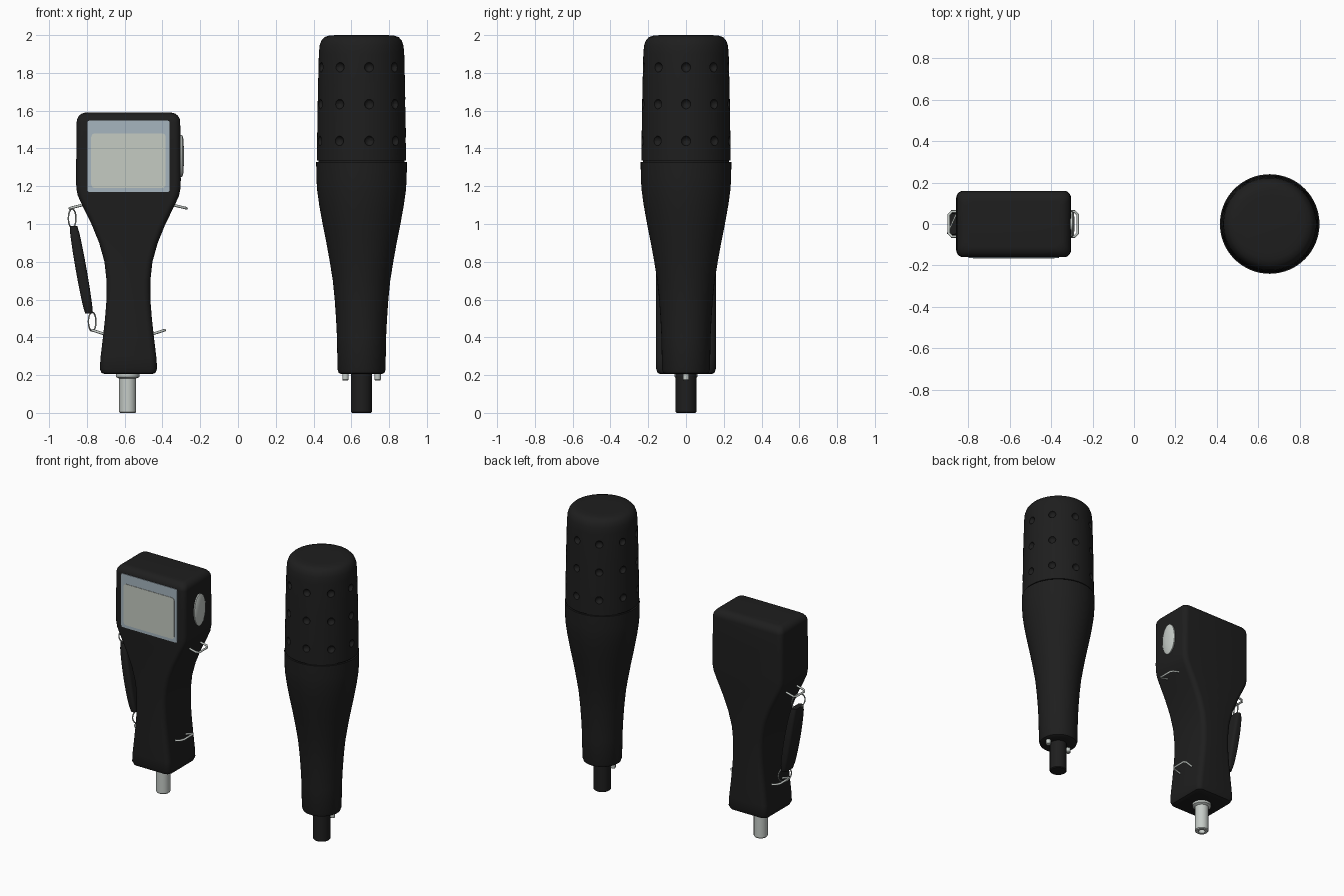
import bpy, bmesh, math
from math import sin, cos, pi, radians

if "Cube" in bpy.data.objects:
    bpy.data.objects.remove(bpy.data.objects["Cube"])


def mat(name, c):
    m = bpy.data.materials.new(name)
    m.diffuse_color = (*c, 1)
    m.use_nodes = True
    m.node_tree.nodes["Principled BSDF"].inputs["Base Color"].default_value = m.diffuse_color
    return m


BLACK = mat("black_rubber", (0.013, 0.013, 0.013))
METAL = mat("pale_metal", (0.56, 0.60, 0.57))
FRAME = mat("blue_grey_frame", (0.38, 0.46, 0.52))
GLASS = mat("pale_screen", (0.56, 0.60, 0.54))


def finish(ob, material, angle=35):
    ob.data.materials.clear()
    ob.data.materials.append(material)
    bpy.ops.object.select_all(action='DESELECT')
    ob.select_set(True)
    bpy.context.view_layer.objects.active = ob
    bpy.ops.object.shade_smooth_by_angle(angle=radians(angle))
    return ob


def from_rings(name, rings, material, loc=(0, 0, 0), rot=(0, 0, 0), scale=(1, 1, 1)):
    """Skin a stack of closed rings and cap both ends."""
    bm = bmesh.new()
    rows = [[bm.verts.new(p) for p in ring] for ring in rings]
    n = len(rows[0])
    for a, b in zip(rows, rows[1:]):
        for i in range(n):
            j = (i + 1) % n
            bm.faces.new((a[i], a[j], b[j], b[i]))
    bm.faces.new(rows[0][::-1])
    bm.faces.new(rows[-1])
    bmesh.ops.recalc_face_normals(bm, faces=bm.faces)
    me = bpy.data.meshes.new(name)
    bm.to_mesh(me)
    bm.free()
    ob = bpy.data.objects.new(name, me)
    bpy.context.collection.objects.link(ob)
    ob.location, ob.rotation_euler, ob.scale = loc, rot, scale
    return finish(ob, material)


def loft(name, rows, material, **kw):
    """Rounded rectangles; rows are (z, centre x, half x, half y, corner radius)."""
    rings = []
    for z, cx, hx, hy, r in rows:
        ring = []
        for q, (sx, sy) in enumerate(((1, 1), (-1, 1), (-1, -1), (1, -1))):
            for k in range(6):
                a = pi / 2 * (q + k / 5)
                ring.append((cx + sx * (hx - r) + r * cos(a), sy * (hy - r) + r * sin(a), z))
        rings.append(ring)
    return from_rings(name, rings, material, **kw)


def lathe(name, profile, material, n=48, **kw):
    """Turned part; profile is (radius, z)."""
    rings = [[(r * cos(2 * pi * i / n), r * sin(2 * pi * i / n), z) for i in range(n)]
             for r, z in profile]
    return from_rings(name, rings, material, **kw)


def wire(name, pts, radius, material, closed=False):
    cu = bpy.data.curves.new(name, 'CURVE')
    cu.dimensions = '3D'
    cu.bevel_depth, cu.bevel_resolution, cu.use_fill_caps = radius, 2, True
    sp = cu.splines.new('POLY')
    sp.points.add(len(pts) - 1)
    for p, co in zip(sp.points, pts):
        p.co = (*co, 1)
    sp.use_cyclic_u = closed
    ob = bpy.data.objects.new(name, cu)
    bpy.context.collection.objects.link(ob)
    bpy.ops.object.select_all(action='DESELECT')
    ob.select_set(True)
    bpy.context.view_layer.objects.active = ob
    bpy.ops.object.convert(target='MESH')
    return finish(bpy.context.object, material, 60)


# Handheld unit: flared body with rounded head
CX = -0.58
body = [(0.205, 0.125, 0.135), (0.212, 0.143, 0.15), (0.235, 0.152, 0.159), (0.3, 0.147, 0.16),
        (0.4, 0.135, 0.16), (0.5, 0.124, 0.16), (0.6, 0.116, 0.16), (0.7, 0.116, 0.16),
        (0.8, 0.127, 0.16), (0.9, 0.155, 0.16), (1.0, 0.196, 0.16), (1.1, 0.245, 0.16),
        (1.15, 0.268, 0.16), (1.19, 0.276, 0.16), (1.23, 0.277, 0.16), (1.4, 0.276, 0.16)]
body += [(1.54 + 0.05 * sin(radians(a)), 0.224 + 0.05 * cos(radians(a)),
          0.11 + 0.05 * cos(radians(a))) for a in range(0, 91, 15)]
loft("handset_body", [(z, 0, hx, hy, 0.035) for z, hx, hy in body], BLACK, loc=(CX, 0, 0))

# Screen frame and screen on the front face
turn = (pi / 2, 0, 0)
loft("screen_frame", [(0.15, 0, 0.218, 0.189, 0.012), (0.163, 0, 0.218, 0.189, 0.012)],
     FRAME, loc=(CX, 0, 1.358), rot=turn)
loft("screen", [(0.15, 0, 0.197, 0.145, 0.02), (0.166, 0, 0.197, 0.145, 0.02)],
     GLASS, loc=(CX, 0, 1.335), rot=turn)

# Oval button on the right side
lathe("side_button", [(1, -0.02), (1, 0.008), (0.85, 0.014), (0.3, 0.018)], METAL, n=32,
      loc=(-0.304, 0, 1.36), rot=(0, pi / 2, 0), scale=(0.112, 0.062, 1))

# Hollow metal plug with collar
lathe("handset_plug", [(0.022, 0.06), (0.022, 0), (0.04, 0), (0.045, 0.006), (0.045, 0.182),
                       (0.062, 0.19), (0.062, 0.215)], METAL, n=32, loc=(-0.584, 0, 0))

# Wire strap loops on both sides: inner x, z and outer x, z
for side, x0, z0, x1, z1 in (("upper_right", -0.37, 1.107, -0.272, 1.083),
                             ("lower_right", -0.46, 0.415, -0.388, 0.438),
                             ("upper_left", -0.80, 1.107, -0.892, 1.083),
                             ("lower_left", -0.70, 0.415, -0.772, 0.438)):
    xm, zm = x0 + 0.85 * (x1 - x0), z0 + 0.85 * (z1 - z0)
    wire("strap_loop_" + side, [(x0, -0.06, z0), (xm, -0.06, zm), (x1, -0.045, z1),
                                (x1, 0.045, z1), (xm, 0.06, zm), (x0, 0.06, z0)], 0.007, METAL)

# Padded carry strap and the thin rings holding it
pad = []
for i in range(13):
    t = i / 12
    b = max(0.0, sin(pi * t)) ** 0.5
    pad.append((0.525 + 0.465 * t, -0.789 - 0.082 * t, 0.02 + 0.009 * b, 0.05 + 0.014 * b, 0.018))
loft("carry_strap", pad, BLACK)
for end, x, z in (("upper", -0.878, 1.03), ("lower", -0.772, 0.483)):
    pts = [(x + 0.02 * cos(a), 0.045 * cos(a), z + 0.05 * sin(a))
           for a in (2 * pi * k / 24 for k in range(24))]
    wire("strap_ring_" + end, pts, 0.004, METAL, True)

# Turned grip: tapered handle, then a capped top above a seam groove
GX = 0.654
lathe("grip_handle", [(0.05, 0.205), (0.108, 0.205), (0.121, 0.212), (0.127, 0.23), (0.13, 0.4),
                      (0.135, 0.5), (0.142, 0.6), (0.152, 0.7), (0.168, 0.8), (0.186, 0.9),
                      (0.206, 1.0), (0.224, 1.1), (0.235, 1.18), (0.239, 1.24), (0.24, 1.328),
                      (0.228, 1.328), (0.228, 1.34)], BLACK, n=64, loc=(GX, 0, 0))
cap = lathe("grip_cap", [(0.2, 1.325), (0.228, 1.325), (0.228, 1.335), (0.236, 1.335),
                         (0.235, 1.45), (0.231, 1.7), (0.226, 1.9), (0.222, 1.945),
                         (0.212, 1.973), (0.196, 1.99), (0.17, 1.998), (0.13, 2.0)],
            BLACK, n=72, loc=(GX, 0, 0))

# Three rows of nine dimples cut into the cap
bm = bmesh.new()
for z, r in ((1.44, 0.24), (1.635, 0.237), (1.83, 0.233)):
    for k in range(9):
        a = 2 * pi * k / 9
        new = bmesh.ops.create_uvsphere(bm, u_segments=16, v_segments=10, radius=0.026)["verts"]
        bmesh.ops.translate(bm, verts=new, vec=(r * cos(a), r * sin(a), z))
me = bpy.data.meshes.new("dimple_cutter")
bm.to_mesh(me)
bm.free()
me.materials.append(BLACK)
cutter = bpy.data.objects.new("dimple_cutter", me)
bpy.context.collection.objects.link(cutter)
cutter.location.x = GX
cutter.hide_render = True
bpy.context.view_layer.update()
mod = cap.modifiers.new("dimples", 'BOOLEAN')
mod.operation, mod.solver, mod.object = 'DIFFERENCE', 'EXACT', cutter
bpy.ops.object.select_all(action='DESELECT')
cap.select_set(True)
bpy.context.view_layer.objects.active = cap
bpy.ops.object.modifier_apply(modifier=mod.name)
bpy.data.objects.remove(cutter)
finish(cap, BLACK)

# Grip plug and its two contact pins
lathe("grip_plug", [(0.05, 0), (0.056, 0.005), (0.056, 0.22)], BLACK, n=32, loc=(GX, 0, 0))
for side in (-1, 1):
    lathe("contact_pin", [(0.014, 0.172), (0.017, 0.176), (0.017, 0.22)], METAL, n=16,
          loc=(GX + side * 0.085, 0, 0))
